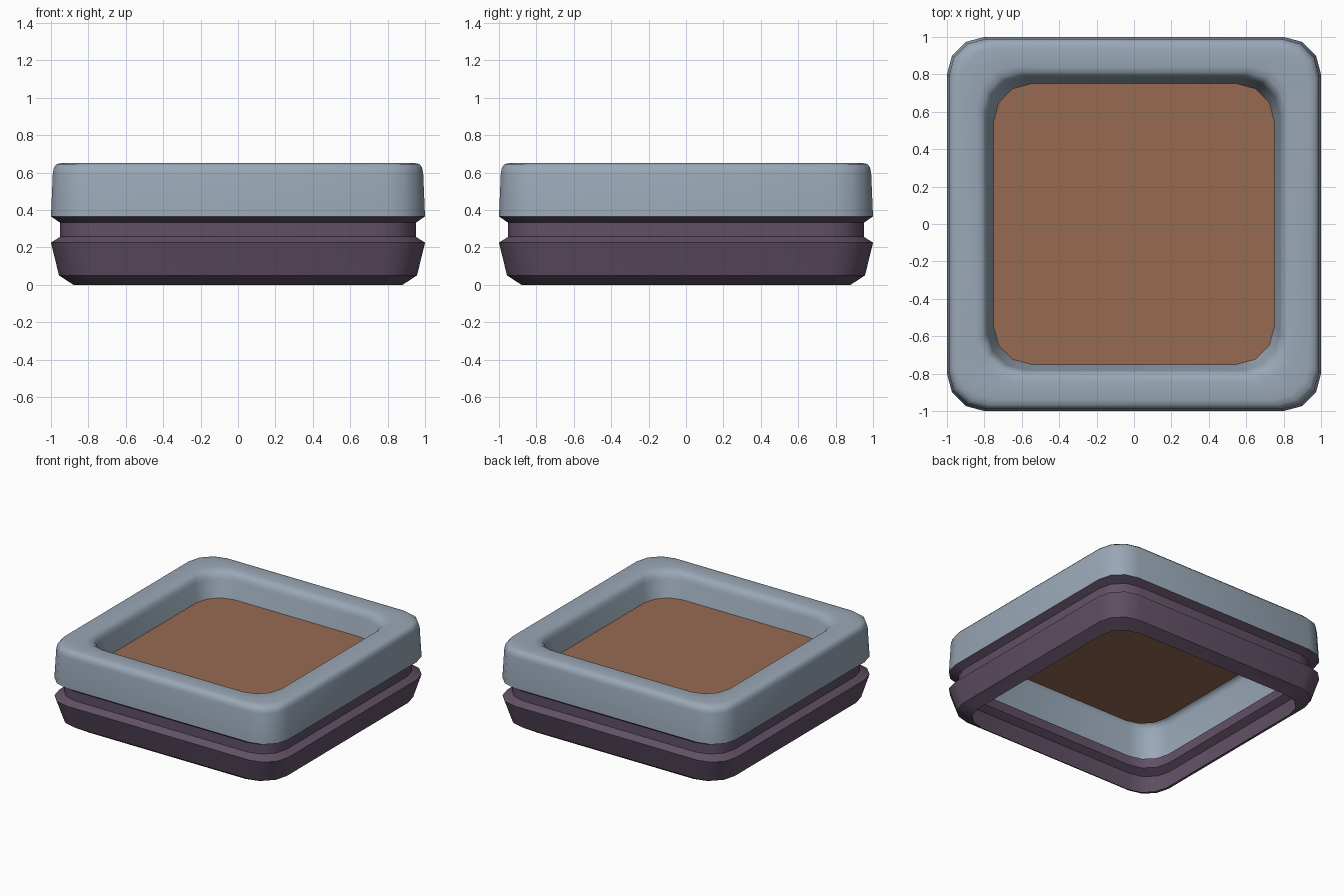
import bpy, bmesh, math

if "Cube" in bpy.data.objects:
    bpy.data.objects.remove(bpy.data.objects["Cube"])

RADIUS, STEPS = 0.2, 3   # plan corner radius and segments per corner
PANEL_Z = 0.46


def rounded_square(half, z):
    pts = []
    for quarter, (sx, sy) in enumerate([(1, 1), (-1, 1), (-1, -1), (1, -1)]):
        for i in range(STEPS + 1):
            a = math.pi / 2 * (quarter + i / STEPS)
            pts.append((sx * (half - RADIUS) + RADIUS * math.cos(a),
                        sy * (half - RADIUS) + RADIUS * math.sin(a), z))
    return pts


def loft(name, profile, color, cap=False):
    """Skin rounded-square rings given as (half width, z)."""
    bm = bmesh.new()
    rings = [[bm.verts.new(p) for p in rounded_square(h, z)] for h, z in profile]
    n = len(rings[0])
    for a, b in zip(rings, rings[1:]):
        for i in range(n):
            j = (i + 1) % n
            bm.faces.new((a[i], a[j], b[j], b[i]))
    if cap:
        bm.faces.new(rings[-1])
    mesh = bpy.data.meshes.new(name)
    bm.to_mesh(mesh)
    bm.free()
    obj = bpy.data.objects.new(name, mesh)
    bpy.context.collection.objects.link(obj)
    mat = bpy.data.materials.new(name + "_color")
    mat.diffuse_color = (*color, 1)
    mat.use_nodes = True
    mat.node_tree.nodes["Principled BSDF"].inputs["Base Color"].default_value = mat.diffuse_color
    mesh.materials.append(mat)
    bpy.ops.object.select_all(action='DESELECT')
    obj.select_set(True)
    bpy.context.view_layer.objects.active = obj
    bpy.ops.object.shade_smooth_by_angle(angle=math.radians(35))
    return obj


# Open-bottomed base shell with a groove below the frame
loft("base", [(0.88, 0), (0.957, 0.05), (1.0, 0.225), (0.951, 0.257),
              (0.951, 0.332), (1.0, 0.365)], (0.12, 0.08, 0.13))

# Raised frame: outer wall, rounded rim, sloped inner wall
loft("frame", [(1.0, 0.365), (0.99, 0.6), (0.983, 0.63), (0.968, 0.646), (0.94, 0.652),
               (0.84, 0.652), (0.81, 0.643), (0.79, 0.622), (0.782, 0.59), (0.75, PANEL_Z)],
     (0.32, 0.39, 0.47))

# Recessed panel
loft("panel", [(0.75, PANEL_Z)], (0.31, 0.145, 0.085), cap=True)
